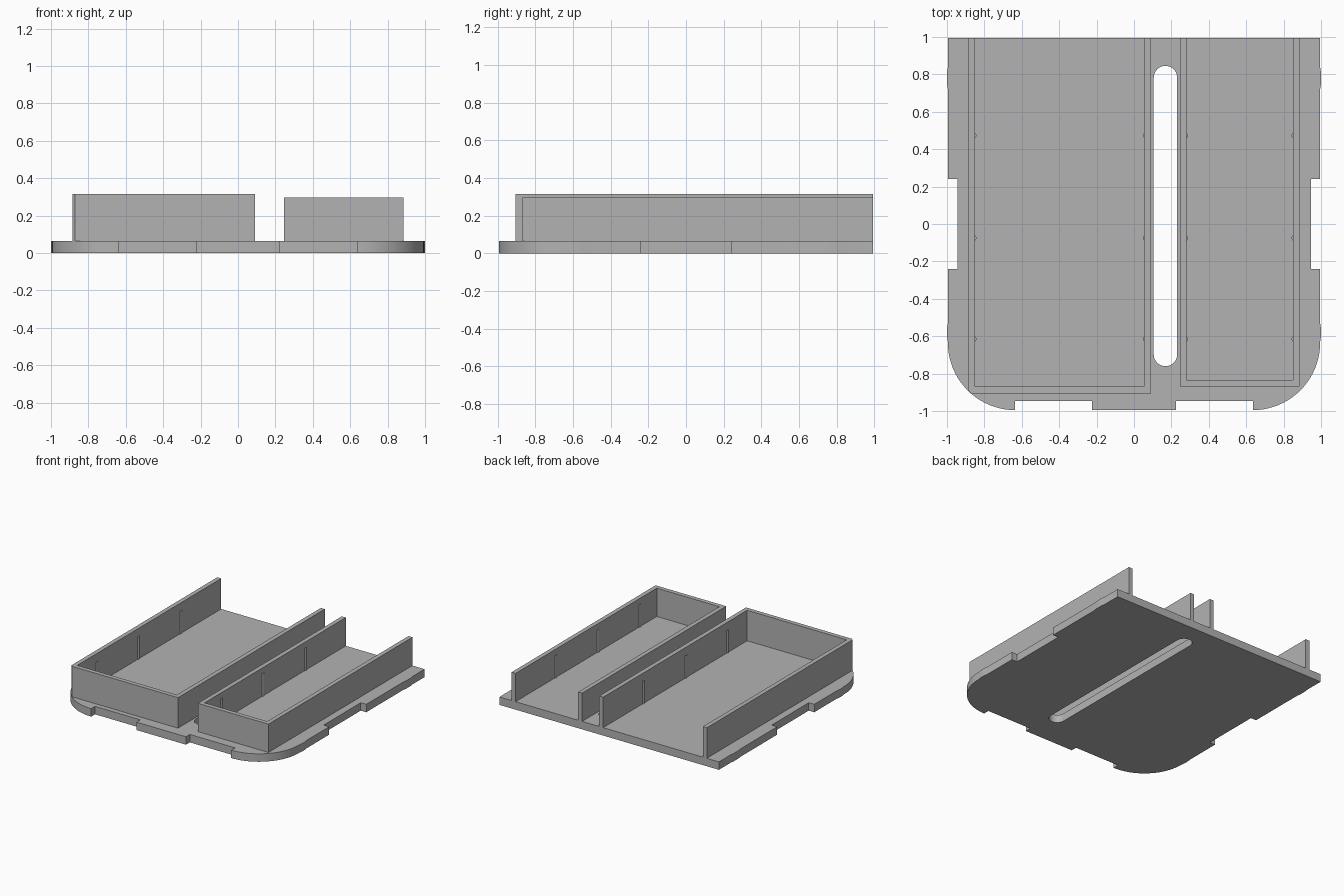
import bpy, bmesh
from math import sin, cos, pi, radians

cube = bpy.data.objects.get("Cube")
if cube:
    bpy.data.objects.remove(cube, do_unlink=True)

grey = bpy.data.materials.new("plain grey")
grey.use_nodes = True
grey.diffuse_color = (0.45, 0.45, 0.45, 1)
grey.node_tree.nodes["Principled BSDF"].inputs["Base Color"].default_value = (0.45, 0.45, 0.45, 1)

BASE_TOP = 0.065
SIDE = 0.995       # half width of the plate
NOTCH = 0.945      # depth line of the edge notches


def arc(cx, cy, r, start, end, steps):
    """Points on an arc, angles in degrees."""
    angles = [radians(start + (end - start) * i / steps) for i in range(steps + 1)]
    return [(cx + r * cos(a), cy + r * sin(a)) for a in angles]


def prism(name, loops, z0, z1):
    """Extrude an outline, with optional holes, from z0 to z1."""
    bm = bmesh.new()
    edges = []
    for loop in loops:
        verts = [bm.verts.new((x, y, z0)) for x, y in loop]
        edges += [bm.edges.new((v, verts[i - 1])) for i, v in enumerate(verts)]
    bmesh.ops.triangle_fill(bm, edges=edges, use_beauty=True)
    result = bmesh.ops.extrude_face_region(bm, geom=bm.faces[:], use_keep_orig=True)
    for v in result["geom"]:
        if isinstance(v, bmesh.types.BMVert):
            v.co.z = z1
    bmesh.ops.recalc_face_normals(bm, faces=bm.faces[:])
    mesh = bpy.data.meshes.new(name)
    bm.to_mesh(mesh)
    bm.free()
    mesh.materials.append(grey)
    obj = bpy.data.objects.new(name, mesh)
    bpy.context.collection.objects.link(obj)
    return obj


def smooth(obj):
    bpy.ops.object.select_all(action='DESELECT')
    obj.select_set(True)
    bpy.context.view_layer.objects.active = obj
    bpy.ops.object.shade_smooth_by_angle(angle=radians(30))


def bump(y0, y1):
    """Shallow latch bump on the right-hand (+x) edge."""
    return [(SIDE, y0), (1.0, y0 + 0.03), (1.0, y1 - 0.03), (SIDE, y1)]


# Base plate: half outline from front middle to back, then mirrored
half = [(0.225, -SIDE), (0.225, -NOTCH), (0.635, -NOTCH)]
half += arc(0.635, -0.635, 0.36, -90, 0, 20)
half += bump(-0.63, -0.53)
half += [(SIDE, -0.24), (NOTCH, -0.24), (NOTCH, 0.24), (SIDE, 0.24)]
half += bump(0.72, 0.84)
half += [(SIDE, SIDE)]
outline = half + [(-x, y) for x, y in reversed(half)]
slot = arc(0.168, 0.783, 0.0625, 0, 180, 16) + arc(0.168, -0.698, 0.0625, 180, 360, 16)
smooth(prism("base_plate", [outline, slot], 0, BASE_TOP))


def tray(name, x0, x1, y0, top, corner):
    """U-shaped wall, open at the back, with small ribs inside."""
    t = 0.036
    prism(name + "_wall", [[
        (x0, SIDE), *corner, (x1, y0), (x1, SIDE), (x1 - t, SIDE),
        (x1 - t, y0 + t), (x0 + t, y0 + t), (x0 + t, SIDE)]], BASE_TOP, top)
    for y in (0.473, -0.075, -0.615):
        for side, cx in (("right", x0 + t - 0.009), ("left", x1 - t + 0.009)):
            rib = prism(f"{name}_rib_{side}", [arc(cx, y, 0.016, 0, 337.5, 15)], BASE_TOP, 0.25)
            smooth(rib)


# Wide tray has its outer corner trimmed to the rounded plate edge
tray("wide_tray", -0.885, 0.09, -0.905, 0.315, [(-0.885, -0.892), (-0.871, -0.905)])
tray("narrow_tray", 0.245, 0.885, -0.87, 0.297, [(0.245, -0.87)])
